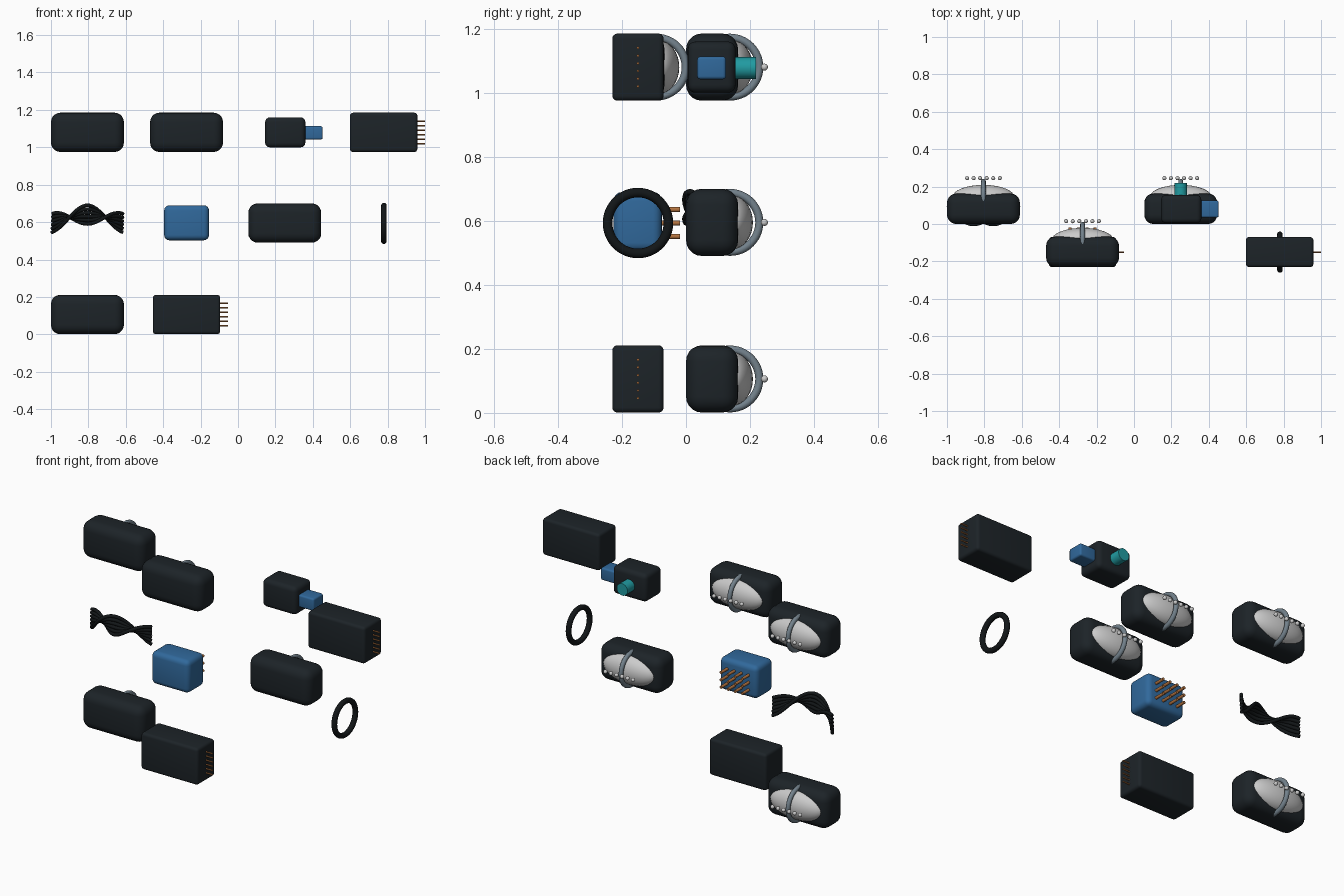
import bpy, math
from mathutils import Vector

if "Cube" in bpy.data.objects:
    bpy.data.objects.remove(bpy.data.objects["Cube"])


def material(name, rgb):
    m = bpy.data.materials.new(name)
    m.diffuse_color = (*rgb, 1)
    m.use_nodes = True
    m.node_tree.nodes["Principled BSDF"].inputs["Base Color"].default_value = m.diffuse_color
    return m


DARK = material("dark_shell", (0.012, 0.017, 0.021))
RUBBER = material("black_rubber", (0.006, 0.008, 0.009))
BLUE = material("blue", (0.03, 0.14, 0.33))
TEAL = material("teal", (0.015, 0.33, 0.36))
SILVER = material("silver", (0.68, 0.69, 0.7))
STEEL = material("steel", (0.17, 0.22, 0.26))
COPPER = material("copper", (0.45, 0.17, 0.05))


def finish(name, mat, angle=40):
    ob = bpy.context.object
    ob.name = name
    ob.data.materials.append(mat)
    bpy.ops.object.shade_smooth_by_angle(angle=math.radians(angle))
    return ob


def box(name, lo, hi, bevel, mat, segments=4):
    lo, hi = Vector(lo), Vector(hi)
    bpy.ops.mesh.primitive_cube_add(size=1, location=(lo + hi) / 2)
    ob = bpy.context.object
    ob.scale = hi - lo
    bpy.ops.object.transform_apply(location=False, rotation=False, scale=True)
    mod = ob.modifiers.new("round", 'BEVEL')
    mod.width, mod.segments = bevel, segments
    bpy.ops.object.modifier_apply(modifier="round")
    return finish(name, mat)


def rod(name, a, b, r, mat, sides=12):
    a, b = Vector(a), Vector(b)
    bpy.ops.mesh.primitive_cylinder_add(vertices=sides, radius=r, depth=(b - a).length,
                                        location=(a + b) / 2)
    bpy.context.object.rotation_euler = (b - a).to_track_quat('Z', 'Y').to_euler()
    return finish(name, mat)


def ball(name, loc, radii, mat, seg=32, rings=16):
    bpy.ops.mesh.primitive_uv_sphere_add(segments=seg, ring_count=rings, radius=1, location=loc)
    bpy.context.object.scale = radii
    return finish(name, mat)


def ring(name, loc, major, minor, mat):
    bpy.ops.mesh.primitive_torus_add(location=loc, rotation=(0, math.pi / 2, 0), major_radius=major,
                                     minor_radius=minor, major_segments=48, minor_segments=12)
    return finish(name, mat)


# Domed modules: rounded shell, silver dome, steel hoop and a row of beads on the back
def domed_module(i, x, y, z):
    box(f"module_shell_{i}", (x - .195, y, z - .105), (x + .195, y + .163, z + .105), .05, DARK, 5)
    ball(f"module_dome_{i}", (x, y + .145, z), (.165, .064, .083), SILVER)
    ring(f"module_hoop_{i}", (x, y + .137, z), .092, .0125, STEEL)
    for k in range(6):
        ball(f"module_bead_{i}_{k}", (x - .0875 + .035 * k, y + .245, z), (.011,) * 3, SILVER, 16, 8)


for i, (x, y, z) in enumerate([(-.805, 0, 1.08), (-.275, -.23, 1.08), (.25, 0, .595), (-.805, 0, .106)]):
    domed_module(i, x, y, z)


# Plain blocks with a column of copper pins on the right side
def pin_block(i, x, z):
    box(f"pin_block_{i}", (x - .18, -.23, z - .105), (x + .18, -.07, z + .105), .016, DARK)
    for k in range(6):
        pz = z - .06 + .024 * k
        rod(f"block_pin_{i}_{k}", (x + .17, -.15, pz), (x + .221, -.15, pz), .004, COPPER)


pin_block(0, .779, 1.08)
pin_block(1, -.275, .106)

# Small housing with blue plug and teal knob
box("plug_housing", (.145, .005, 1.0), (.36, .155, 1.16), .025, DARK)
box("blue_plug", (.34, .035, 1.042), (.453, .125, 1.113), .01, BLUE)
rod("teal_knob", (.25, .13, 1.077), (.25, .219, 1.077), .034, TEAL, 32)

# Blue connector with a grid of pins on the back
box("blue_connector", (-.395, -.227, .503), (-.155, -.075, .69), .028, BLUE)
for c in range(4):
    for r in range(3):
        px, pz = -.275 + (c - 1.5) * .045, .593 + (r - 1) * .042
        rod(f"connector_pin_{c}_{r}", (px, -.1, pz), (px, -.018, pz), .008, COPPER)

# Rubber seal ring
ring("seal_ring", (.78, -.15, .593), .095, .015, RUBBER)

# Twisted ribbon cable that bows upwards and forwards
N = 32
for s in range(6):
    off = (s - 2.5) * .02
    cu = bpy.data.curves.new(f"cable_strand_{s}", 'CURVE')
    cu.dimensions = '3D'
    cu.bevel_depth, cu.bevel_resolution, cu.use_fill_caps = .0095, 2, True
    sp = cu.splines.new('POLY')
    sp.points.add(N)
    for k in range(N + 1):
        t = k / N
        a = 2 * math.pi * t
        bow = math.sin(math.pi * t)
        sp.points[k].co = (-.995 + .38 * t, .1 - .088 * bow + off * .6 * math.sin(a),
                           .595 + .045 * bow + off * math.cos(a), 1)
    sp.use_smooth = True
    cu.materials.append(RUBBER)
    bpy.context.collection.objects.link(bpy.data.objects.new(f"cable_strand_{s}", cu))
